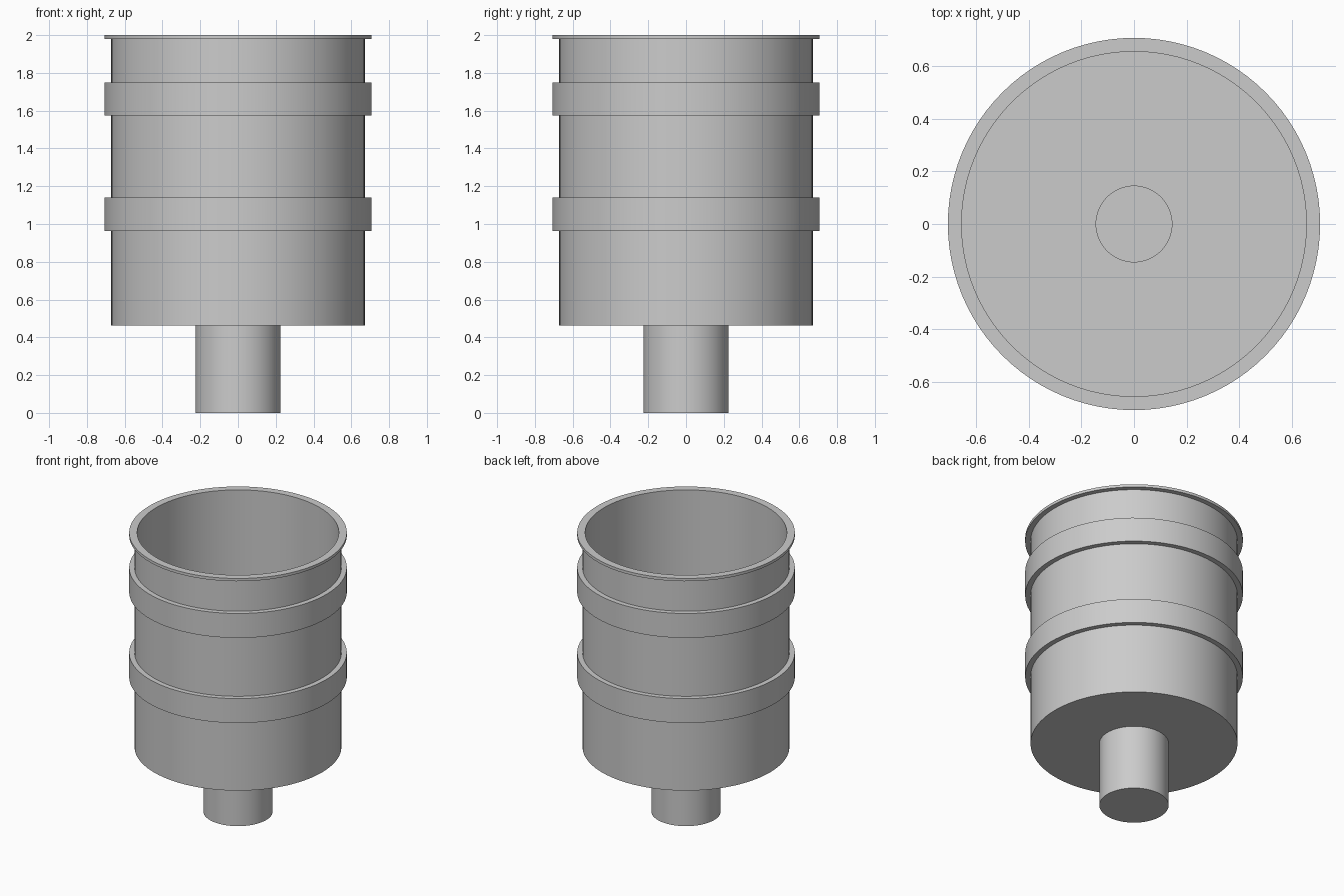
import bpy, bmesh
from math import cos, sin, tau, radians

cube = bpy.data.objects.get("Cube")
if cube:
    bpy.data.objects.remove(cube, do_unlink=True)

SEGMENTS = 96

grey = bpy.data.materials.new("plain_grey")
grey.use_nodes = True
grey.diffuse_color = (0.6, 0.6, 0.6, 1)
grey.node_tree.nodes["Principled BSDF"].inputs["Base Color"].default_value = (0.6, 0.6, 0.6, 1)


def revolve(name, profile):
    """Spin a (radius, height) profile about z; outer walls run upward."""
    bm = bmesh.new()
    rings = [[bm.verts.new((r * cos(tau * j / SEGMENTS), r * sin(tau * j / SEGMENTS), z))
              for j in range(SEGMENTS)] for r, z in profile]
    for low, high in zip(rings, rings[1:]):
        for j in range(SEGMENTS):
            k = (j + 1) % SEGMENTS
            bm.faces.new((low[j], low[k], high[k], high[j]))
    # Merge the points on the axis into one
    bmesh.ops.remove_doubles(bm, verts=bm.verts, dist=0.0001)
    mesh = bpy.data.meshes.new(name)
    bm.to_mesh(mesh)
    bm.free()
    mesh.materials.append(grey)
    obj = bpy.data.objects.new(name, mesh)
    bpy.context.collection.objects.link(obj)
    bpy.ops.object.select_all(action="DESELECT")
    obj.select_set(True)
    bpy.context.view_layer.objects.active = obj
    bpy.ops.object.shade_smooth_by_angle(angle=radians(30))
    return obj


# Main radii and levels
body, inside, lip = 0.672, 0.655, 0.707
stem, bore = 0.225, 0.144
underside, floor, top = 0.463, 0.51, 2.0

# Hollow cup with a thin flanged rim and an opening in its floor
revolve("cup", [(stem, underside), (body, underside), (body, 1.98), (lip, 1.98),
                (lip, top), (inside, top), (inside, floor), (bore, floor)])

# Stem below, closed at the bottom, with a blind bore
revolve("stem", [(0, 0), (stem, 0), (stem, underside)])
revolve("stem_bore", [(bore, floor), (bore, 0.05), (0, 0.05)])

# Two raised bands round the cup
for name, z in (("lower_band", 0.964), ("upper_band", 1.574)):
    revolve(name, [(body, z), (lip, z), (lip, z + 0.175), (body, z + 0.175)])
